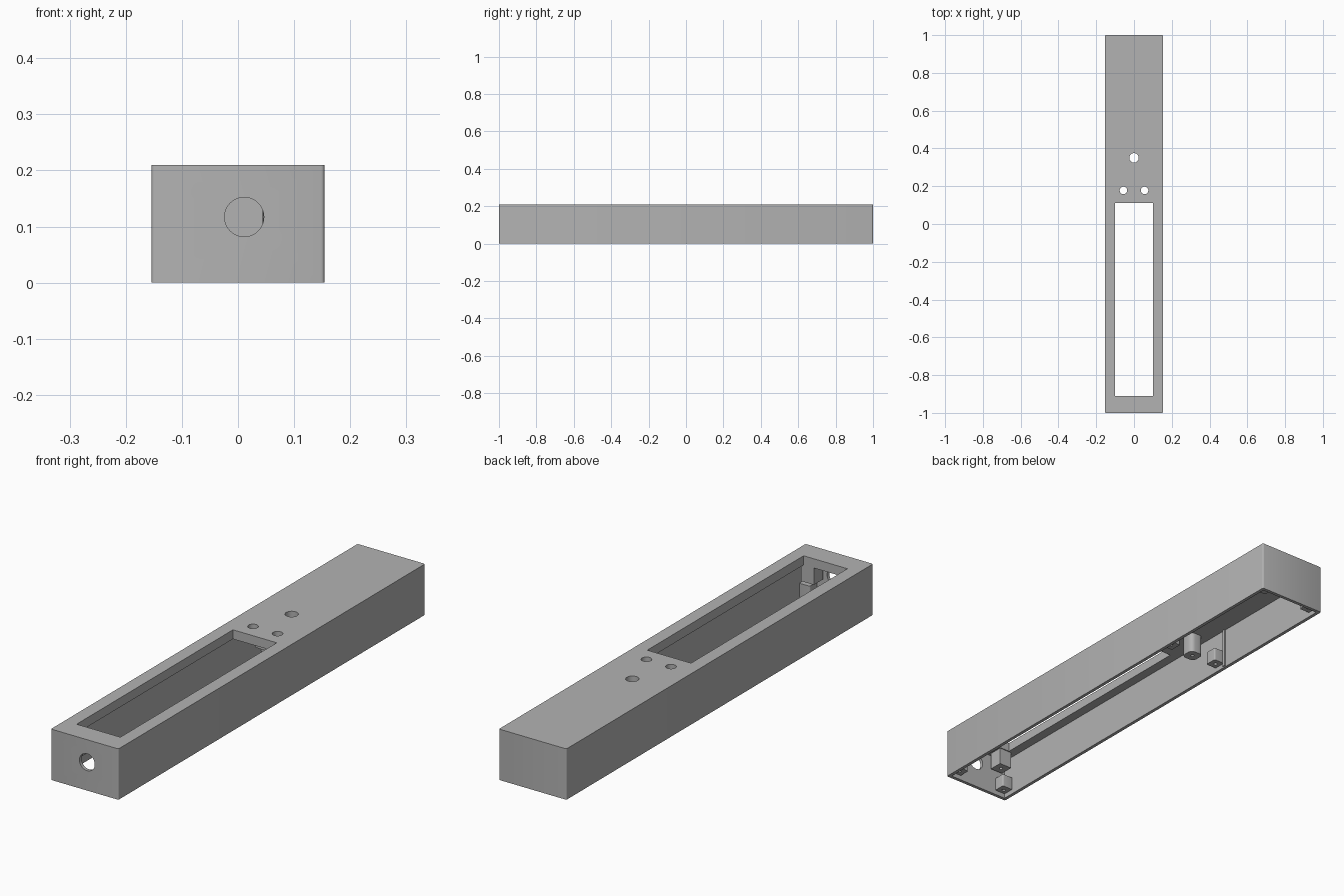
import bpy, bmesh
from mathutils import Matrix

default = bpy.data.objects.get("Cube")
if default:
    bpy.data.objects.remove(default, do_unlink=True)

grey = bpy.data.materials.new("plain_grey")
grey.use_nodes = True
GREY = (0.45, 0.45, 0.45, 1)
grey.diffuse_color = GREY
grey.node_tree.nodes["Principled BSDF"].inputs["Base Color"].default_value = GREY


def finish(name, bm):
    mesh = bpy.data.meshes.new(name)
    bm.to_mesh(mesh)
    bm.free()
    mesh.materials.append(grey)
    ob = bpy.data.objects.new(name, mesh)
    bpy.context.collection.objects.link(ob)
    return ob


def box(name, x, y, z, round_edges=0.0, segments=3):
    """Box from (min, max) ranges, with optional rounded upright edges."""
    bm = bmesh.new()
    bmesh.ops.create_cube(bm, size=1)
    for v in bm.verts:
        v.co = [r[1] if c > 0 else r[0] for c, r in zip(v.co, (x, y, z))]
    if round_edges:
        upright = [e for e in bm.edges
                   if abs(e.verts[0].co.z - e.verts[1].co.z) > 0.001]
        bmesh.ops.bevel(bm, geom=upright, offset=round_edges, segments=segments,
                        profile=0.5, affect='EDGES')
    return finish(name, bm)


def cylinder(name, centre, radius, depth, along_y=False):
    bm = bmesh.new()
    bmesh.ops.create_cone(bm, cap_ends=True, segments=40, radius1=radius,
                          radius2=radius, depth=depth)
    if along_y:
        bm.transform(Matrix.Rotation(1.5707963, 4, 'X'))
    bm.transform(Matrix.Translation(centre))
    return finish(name, bm)


def activate(ob):
    bpy.ops.object.select_all(action='DESELECT')
    ob.select_set(True)
    bpy.context.view_layer.objects.active = ob


def cut(ob, cutters):
    activate(ob)
    for c in cutters:
        m = ob.modifiers.new("cut", 'BOOLEAN')
        m.operation, m.solver, m.object = 'DIFFERENCE', 'EXACT', c
        bpy.ops.object.modifier_apply(modifier=m.name)
        bpy.data.objects.remove(c, do_unlink=True)


def smooth(ob):
    activate(ob)
    bpy.ops.object.shade_smooth_by_angle(angle=0.6)


W, H = 0.154, 0.21      # half width and height
WALL, CEIL = 0.014, 0.172

# Hollow housing, open underneath, with window, button holes and cable hole
housing = box("housing", (-W, W), (-1, 1), (0, H), 0.006)
inner = W - WALL
cutters = [
    box("cavity", (-inner, inner), (-1 + WALL, 1 - WALL), (-0.1, CEIL)),
    box("window", (-0.1, 0.1), (-0.91, 0.11), (0.1, 0.3)),
    cylinder("button_hole", (0, 0.35, H), 0.025, 0.2),
    cylinder("cable_hole", (0.011, -1, 0.117), 0.035, 0.1, True),
]
for s in (-1, 1):
    cutters.append(cylinder("small_hole", (s * 0.056, 0.178, H), 0.02, 0.2))
cut(housing, cutters)
smooth(housing)


def post(name, x, y, half, z, rounding=0.0):
    """Screw post with a pilot hole in its underside."""
    ob = box(name, (x - half, x + half), (y - half, y + half), z, rounding, 5)
    cut(ob, [cylinder("pilot", (x, y, z[0]), 0.007, 0.08)])
    smooth(ob)


for s, side in ((-1, "right"), (1, "left")):
    # Board posts hanging from the ceiling
    post(f"front_board_post_{side}", s * 0.085, -0.943, 0.029, (0.1, CEIL + 0.01))
    post(f"rear_board_post_{side}", s * 0.075, 0.28, 0.031, (0.085, CEIL + 0.01), 0.02)
    # Lid screw blocks along the walls
    for y, place in ((-0.965, "front"), (0.375, "middle"), (0.965, "rear")):
        post(f"{place}_lid_block_{side}", s * 0.118, y, 0.026, (0.02, 0.075), 0.006)
    # Slim wall rib behind the middle block
    box(f"wall_rib_{side}", sorted((s * (inner - 0.006), s * (inner + 0.004))),
        (0.4, 0.412), (0.004, CEIL + 0.004))
